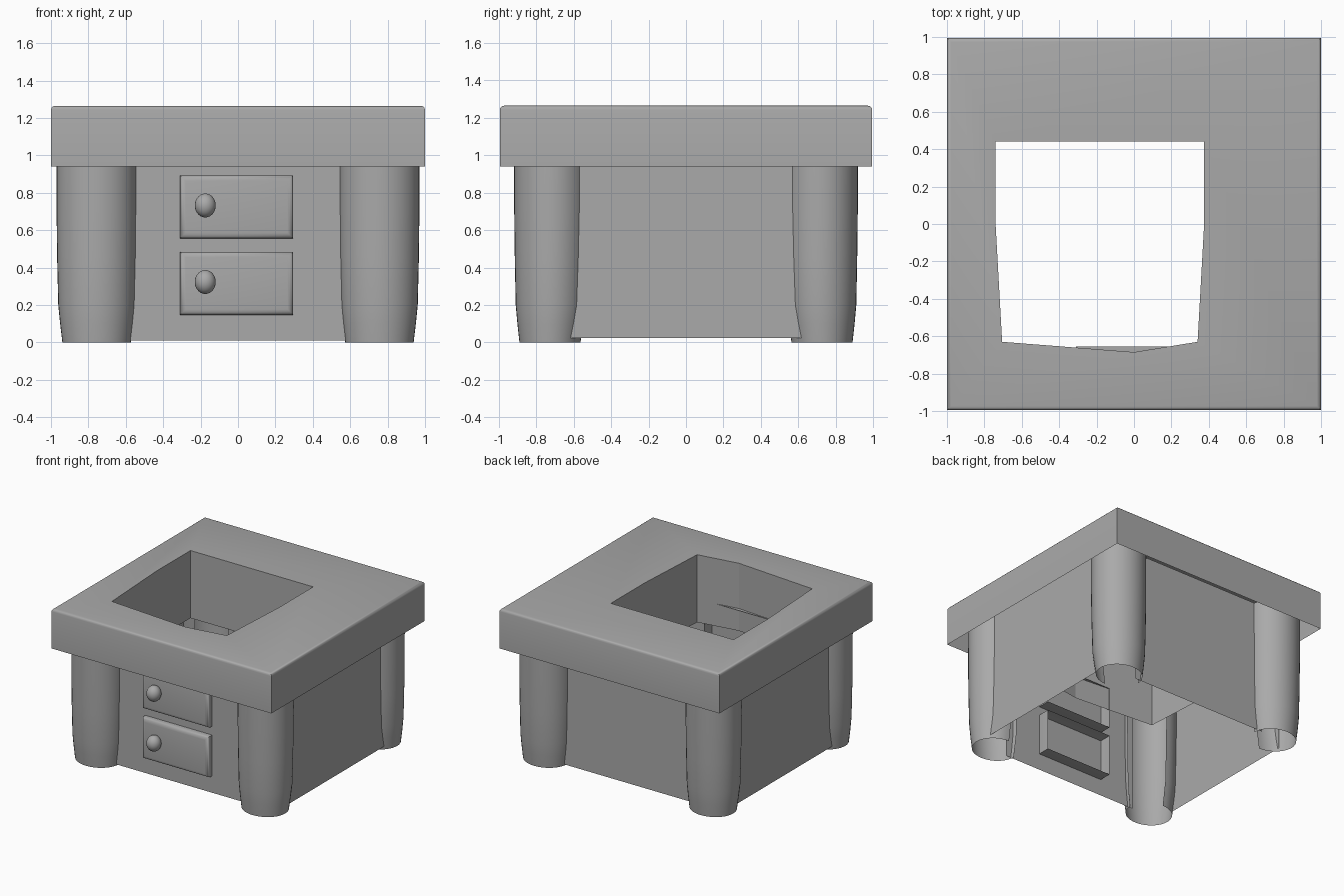
import bpy, bmesh, math
from mathutils import Matrix

old = bpy.data.objects.get("Cube")
if old:
    bpy.data.objects.remove(old, do_unlink=True)

# Single grey material
grey = bpy.data.materials.new("plain_grey")
grey.use_nodes = True
colour = (0.4, 0.4, 0.4, 1)
grey.diffuse_color = colour
grey.node_tree.nodes["Principled BSDF"].inputs["Base Color"].default_value = colour


def finish(name, bm, angle=None):
    bmesh.ops.recalc_face_normals(bm, faces=bm.faces)
    mesh = bpy.data.meshes.new(name)
    bm.to_mesh(mesh)
    bm.free()
    mesh.materials.append(grey)
    obj = bpy.data.objects.new(name, mesh)
    bpy.context.collection.objects.link(obj)
    bpy.ops.object.select_all(action="DESELECT")
    obj.select_set(True)
    bpy.context.view_layer.objects.active = obj
    if angle:
        bpy.ops.object.shade_smooth_by_angle(angle=math.radians(angle))
    return obj


def box(lo, hi):
    bm = bmesh.new()
    size = [b - a for a, b in zip(lo, hi)]
    mid = [(a + b) / 2 for a, b in zip(lo, hi)]
    bmesh.ops.create_cube(bm, size=1, matrix=Matrix.Translation(mid) @ Matrix.Diagonal((*size, 1)))
    return bm


def remove_faces(bm, axis, value):
    # Open the shell on one flat side
    gone = [f for f in bm.faces if all(abs(v.co[axis] - value) < 1e-4 for v in f.verts)]
    bmesh.ops.delete(bm, geom=gone, context="FACES")


def loft(rings, closed=True):
    # Skin through matching rings of points
    bm = bmesh.new()
    loops = [[bm.verts.new(p) for p in ring] for ring in rings]
    n = len(loops[0])
    for a, b in zip(loops, loops[1:]):
        for i in range(n if closed else n - 1):
            j = (i + 1) % n
            bm.faces.new((a[i], a[j], b[j], b[i]))
    return bm


# Tabletop shell with softened upper edges
TOP, UNDER = 1.265, 0.94
bm = box((-1, -0.995, UNDER), (1, 0.995, TOP))
edges = [e for e in bm.edges if all(v.co.z > TOP - 0.01 for v in e.verts)]
bmesh.ops.bevel(bm, geom=edges, offset=0.022, segments=3, profile=0.5, affect="EDGES")
tabletop = finish("tabletop", bm, 40)

# Opening cut through the top
outline = [(-0.74, 0.44), (-0.74, 0), (-0.705, -0.63), (0, -0.685),
           (0.34, -0.63), (0.375, 0), (0.375, 0.44)]


def well(z0, z1):
    return loft([[(x, y, z) for x, y in outline] for z in (z0, z1)])


bm = well(UNDER - 0.1, TOP + 0.1)
bmesh.ops.holes_fill(bm, edges=bm.edges, sides=0)
cutter = finish("opening_cutter", bm)
cutter.hide_render = True
bpy.context.view_layer.objects.active = tabletop
mod = tabletop.modifiers.new("opening", "BOOLEAN")
mod.operation = "DIFFERENCE"
mod.solver = "EXACT"
mod.object = cutter
bpy.ops.object.modifier_apply(modifier=mod.name)
bpy.data.objects.remove(cutter, do_unlink=True)

# Hollow underside of the tabletop
bm = bmesh.new()
bm.from_mesh(tabletop.data)
remove_faces(bm, 2, UNDER)
bm.to_mesh(tabletop.data)
bm.free()

# Sleeve continuing the opening downwards
finish("opening_sleeve", well(0.71, UNDER))

# Four cabinet walls ending inside the legs
WALL_X, WALL_Y, WALL_TOP = 0.895, 0.758, 1.1
for s, end, side in ((-1, "front", "right"), (1, "back", "left")):
    finish(f"{end}_wall", loft([[(x, s * WALL_Y, z) for x in (-0.62, 0.62)]
                                for z in (0.01, WALL_TOP)], False))
    finish(f"{side}_wall", loft([[(s * WALL_X, y, z) for y in (-0.63, 0.63)]
                                 for z in (0.025, WALL_TOP)], False))

# Oval legs, open towards the inside, narrowing at the foot:
# height, centre y, radius x, radius y
leg_profile = [(0, 0.727, 0.183, 0.163), (0.1, 0.725, 0.195, 0.176), (0.2, 0.722, 0.205, 0.188),
               (0.45, 0.721, 0.211, 0.194), (0.7, 0.72, 0.214, 0.198), (WALL_TOP, 0.72, 0.215, 0.2)]
arc = [math.radians(-90 + 270 * i / 30) for i in range(31)]
for side, sx in (("left", 1), ("right", -1)):
    for end, sy in (("front", -1), ("back", 1)):
        rings = [[(sx * (0.756 + rx * math.cos(t)), sy * (cy + ry * math.sin(t)), z) for t in arc]
                 for z, cy, rx, ry in leg_profile]
        finish(f"{end}_{side}_leg", loft(rings, False), 50)

# Drawers with rounded fronts, open at the rear, and oval knobs
BACK, FRONT = -0.655, -0.81
for level, z in (("lower", 0.147), ("upper", 0.556)):
    bm = box((-0.31, FRONT, z), (0.295, BACK, z + 0.337))
    edges = [e for e in bm.edges if all(v.co.y < FRONT + 0.01 for v in e.verts)]
    bmesh.ops.bevel(bm, geom=edges, offset=0.03, segments=4, profile=0.5, affect="EDGES")
    remove_faces(bm, 1, BACK)
    finish(f"{level}_drawer", bm, 50)
    bm = bmesh.new()
    place = Matrix.Translation((-0.175, -0.842, z + 0.176)) @ Matrix.Diagonal((0.056, 0.056, 0.064, 1))
    bmesh.ops.create_uvsphere(bm, u_segments=24, v_segments=14, radius=1, matrix=place)
    finish(f"{level}_knob", bm, 60)
